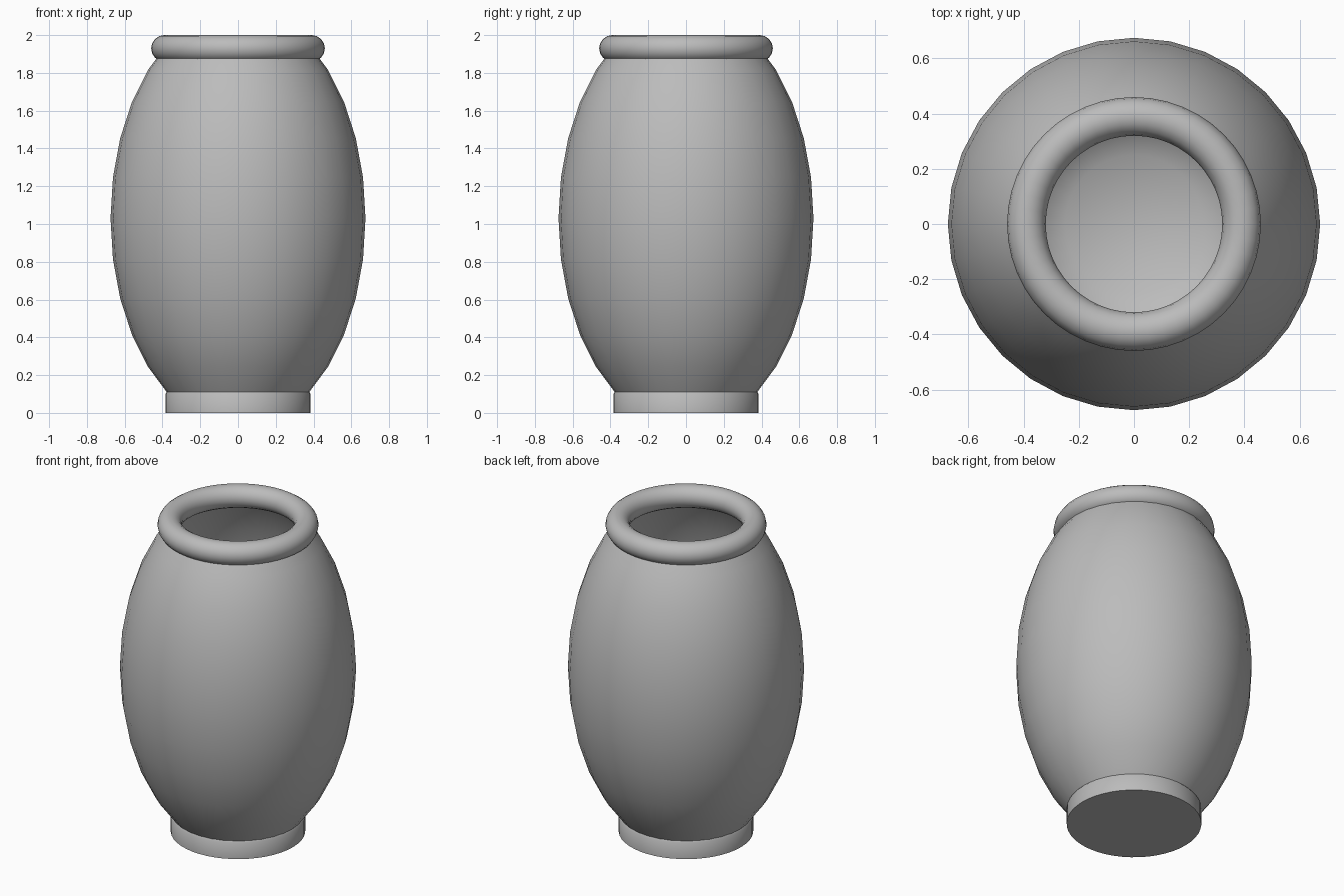
import bpy
from math import sin, cos, pi, radians

cube = bpy.data.objects.get("Cube")
if cube:
    bpy.data.objects.remove(cube, do_unlink=True)

clay = bpy.data.materials.new("grey_clay")
clay.use_nodes = True
GREY = (0.5, 0.5, 0.5, 1)
clay.diffuse_color = GREY
clay.node_tree.nodes["Principled BSDF"].inputs["Base Color"].default_value = GREY


def lathe(name, profile, sides, closed=False, angle=50):
    """Turn a list of (radius, height) points around the z axis."""
    verts, rings, faces = [], [], []
    for r, z in profile:
        count = 1 if r == 0 else sides
        start = len(verts)
        rings.append([start + i % count for i in range(sides)])
        verts += [(r * cos(2 * pi * i / sides), r * sin(2 * pi * i / sides), z)
                  for i in range(count)]
    pairs = list(zip(rings, rings[1:]))
    if closed:
        pairs.append((rings[-1], rings[0]))
    for a, b in pairs:
        for i in range(sides):
            j = (i + 1) % sides
            quad = (a[i], a[j], b[j], b[i])
            faces.append(tuple(dict.fromkeys(quad)))
    mesh = bpy.data.meshes.new(name)
    mesh.from_pydata(verts, [], faces)
    mesh.materials.append(clay)
    obj = bpy.data.objects.new(name, mesh)
    bpy.context.collection.objects.link(obj)
    bpy.ops.object.select_all(action="DESELECT")
    obj.select_set(True)
    bpy.context.view_layer.objects.active = obj
    bpy.ops.object.shade_smooth_by_angle(angle=radians(angle))
    return obj


# Body: thin hollow ellipsoid shell, open at the top
MIDDLE, HALF_HEIGHT, BELLY, WALL = 1.03, 1.11, 0.675, 0.015


def shell(inset):
    steps = [k * pi / 16 for k in range(-5, 6)]
    return [((BELLY - inset) * cos(t), MIDDLE + HALF_HEIGHT * sin(t)) for t in steps]


outer = shell(0)
inner = shell(WALL)[::-1]
floor = [(0.25, 0.03), (0, 0.02)]
lathe("jar_body", outer + inner + floor, 32)

# Foot: short straight ring with a flat underside
lathe("jar_foot", [(0, 0), (0.385, 0), (0.385, 0.1), (0.37, 0.12)], 48)

# Rim: round lip around the mouth
LIP, TUBE, TUBE_SIDES = 0.39, 0.07, 16
tube = [(LIP + TUBE * cos(2 * pi * k / TUBE_SIDES),
         2 - TUBE + TUBE * sin(2 * pi * k / TUBE_SIDES)) for k in range(TUBE_SIDES)]
lathe("jar_rim", tube, 48, closed=True)
